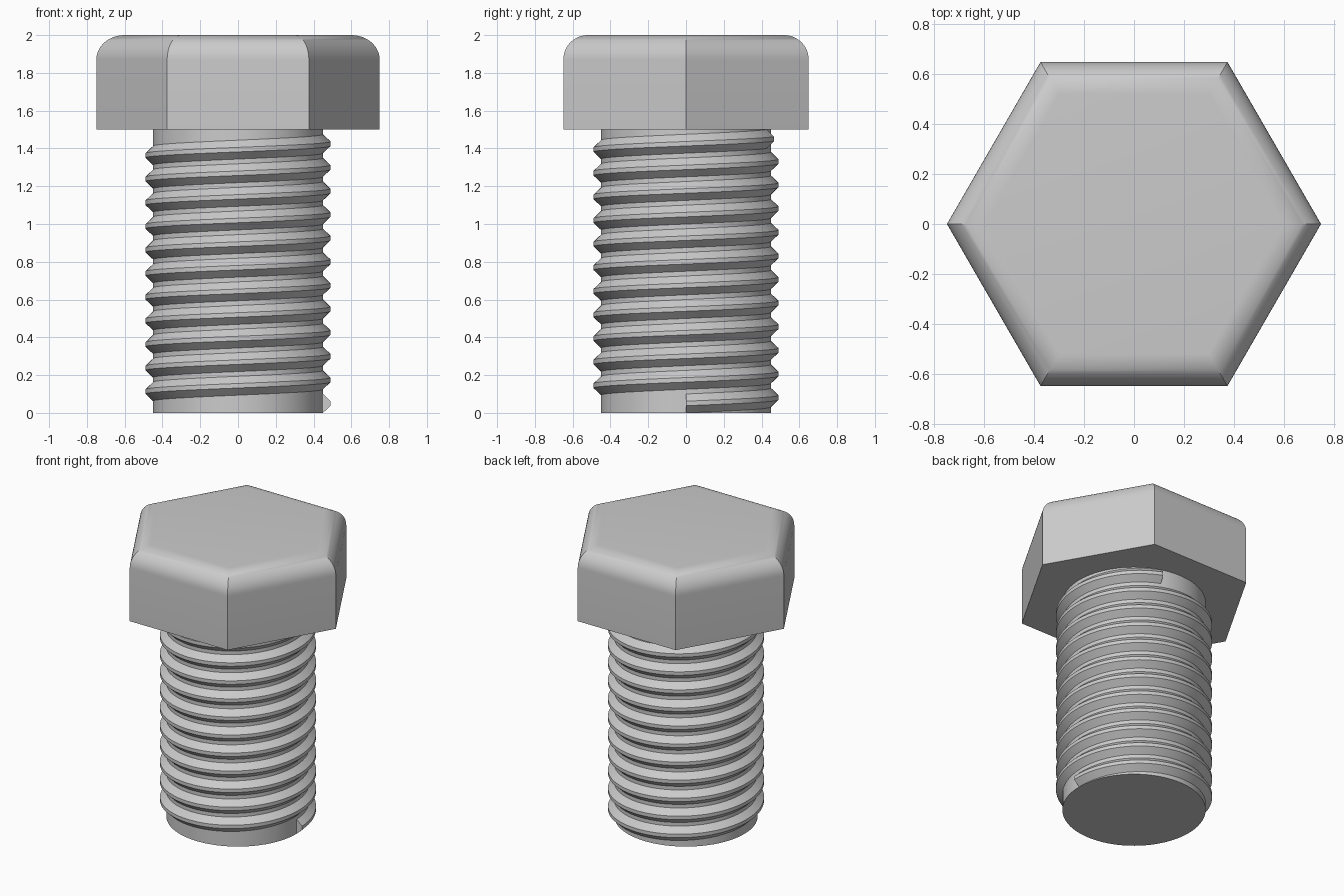
import bpy
import bmesh
from math import sin, cos, pi, radians

cube = bpy.data.objects.get("Cube")
if cube:
    bpy.data.objects.remove(cube, do_unlink=True)

# One plain metal colour
steel = bpy.data.materials.new("grey steel")
steel.use_nodes = True
colour = (0.6, 0.6, 0.6, 1)
steel.diffuse_color = colour
steel.node_tree.nodes["Principled BSDF"].inputs["Base Color"].default_value = colour


def polar(radius, angle, z):
    return (radius * cos(angle), radius * sin(angle), z)


def loft(name, rings):
    """Skin a list of equal rings, cap both ends and shade smooth by angle."""
    bm = bmesh.new()
    loops = [[bm.verts.new(p) for p in ring] for ring in rings]
    count = len(loops[0])
    for low, high in zip(loops, loops[1:]):
        for i in range(count):
            j = (i + 1) % count
            bm.faces.new((low[i], low[j], high[j], high[i]))
    bm.faces.new(loops[0])
    bm.faces.new(loops[-1])
    bmesh.ops.recalc_face_normals(bm, faces=bm.faces)
    mesh = bpy.data.meshes.new(name)
    bm.to_mesh(mesh)
    bm.free()
    mesh.materials.append(steel)
    obj = bpy.data.objects.new(name, mesh)
    bpy.context.collection.objects.link(obj)
    bpy.ops.object.select_all(action="DESELECT")
    obj.select_set(True)
    bpy.context.view_layer.objects.active = obj
    bpy.ops.object.shade_smooth_by_angle(angle=radians(30))
    return obj


def ring(radius, z, sides):
    return [polar(radius, 2 * pi * i / sides, z) for i in range(sides)]


SIDES = 80
SHAFT_RADIUS, SHAFT_TOP = 0.45, 1.5

# Shaft
loft("shaft", [ring(SHAFT_RADIUS, z, SIDES) for z in (0, SHAFT_TOP)])

# Hexagonal head with a mitred, rounded top rim
HEAD_RADIUS, HEAD_TOP, FILLET, STEPS = 0.75, 2.0, 0.13, 12
corner_inset = FILLET / cos(pi / 6)
head = [ring(HEAD_RADIUS, SHAFT_TOP, 6)]
for k in range(STEPS + 1):
    a = pi / 2 * k / STEPS
    head.append(ring(HEAD_RADIUS - corner_inset * (1 - cos(a)),
                     HEAD_TOP - FILLET * (1 - sin(a)), 6))
loft("hex_head", head)

# Screw thread: a trapezoid swept up a helix
PITCH, TURNS, HALF_BASE, HALF_CREST, CREST_RADIUS = 0.125, 11.2, 0.05, 0.012, 0.49
profile = [(SHAFT_RADIUS, -HALF_BASE), (CREST_RADIUS, -HALF_CREST),
           (CREST_RADIUS, HALF_CREST), (SHAFT_RADIUS, HALF_BASE)]
thread = []
for s in range(round(TURNS * SIDES) + 1):
    turn = s / SIDES
    thread.append([polar(r, 2 * pi * turn, HALF_BASE + PITCH * turn + dz)
                   for r, dz in profile])
loft("screw_thread", thread)
